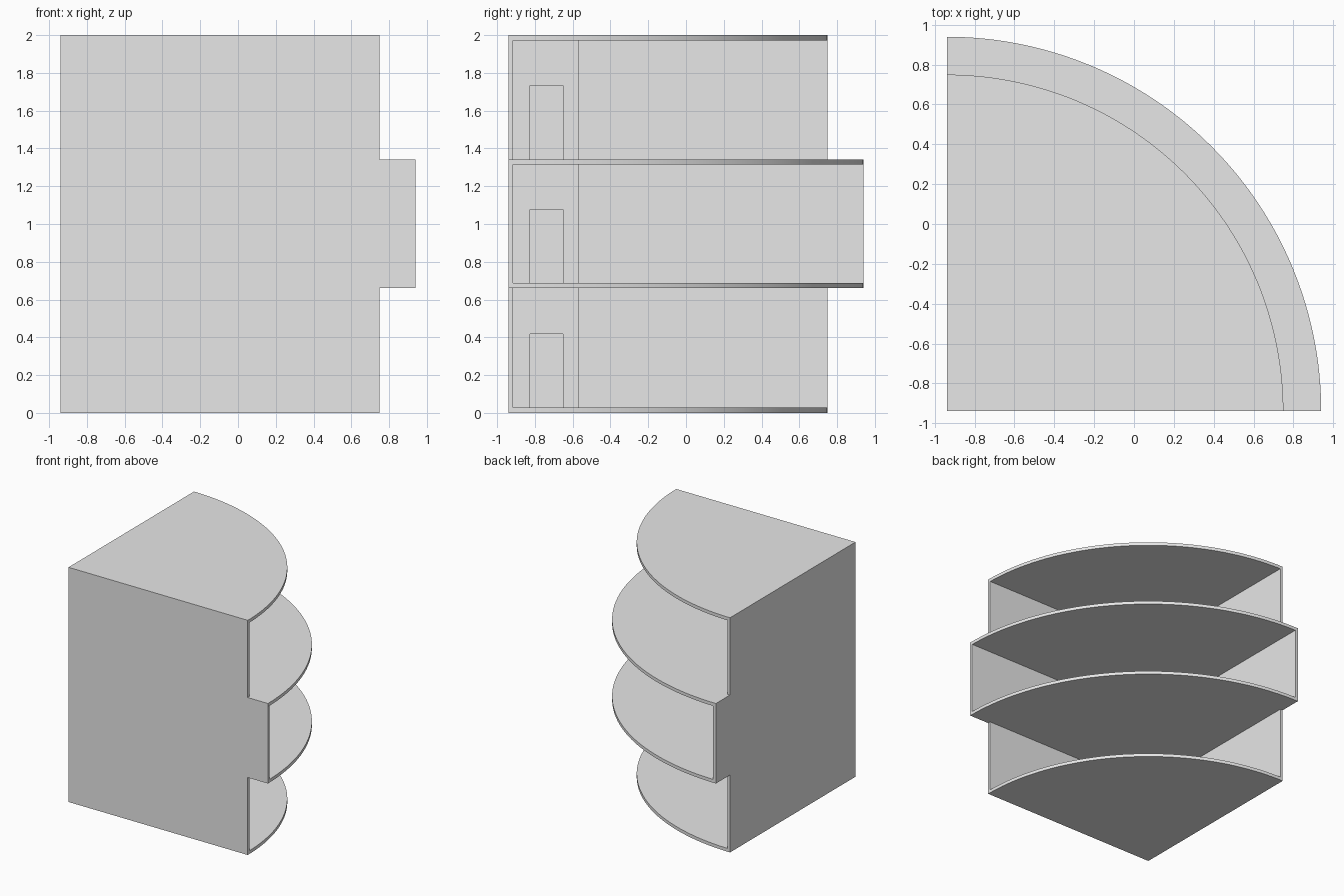
import bpy, bmesh, math

cube = bpy.data.objects.get("Cube")
if cube:
    bpy.data.objects.remove(cube, do_unlink=True)

CORNER = -0.94      # x and y of the corner where both walls meet
SLAB = 0.028        # slab thickness
WALL = 0.025        # wall thickness
SMALL, LARGE = 1.69, 1.88
ROOM = 0.37         # outer size of the corner enclosure

grey = bpy.data.materials.new("light_grey")
grey.use_nodes = True
colour = (0.8, 0.8, 0.8, 1)
grey.diffuse_color = colour
grey.node_tree.nodes["Principled BSDF"].inputs["Base Color"].default_value = colour


def prism(name, outline, height, location, rotation=(0, 0, 0)):
    """Extrude a closed outline along its local z."""
    bm = bmesh.new()
    face = bm.faces.new([bm.verts.new((x, y, 0)) for x, y in outline])
    top = bmesh.ops.extrude_face_region(bm, geom=[face])["geom"]
    bmesh.ops.translate(bm, vec=(0, 0, height),
                        verts=[v for v in top if isinstance(v, bmesh.types.BMVert)])
    bmesh.ops.recalc_face_normals(bm, faces=bm.faces)
    mesh = bpy.data.meshes.new(name)
    bm.to_mesh(mesh)
    bm.free()
    mesh.materials.append(grey)
    obj = bpy.data.objects.new(name, mesh)
    obj.location, obj.rotation_euler = location, rotation
    bpy.context.collection.objects.link(obj)
    return obj


def box(name, x, y, z, sx, sy, sz):
    """Box measured from the shared corner."""
    return prism(name, [(0, 0), (sx, 0), (sx, sy), (0, sy)], sz,
                 (CORNER + x, CORNER + y, z))


def slab(name, radius, z):
    """Quarter disc with a smooth curved rim."""
    steps = 48
    arc = [(radius * math.cos(a), radius * math.sin(a))
           for a in (math.pi / 2 * i / steps for i in range(steps + 1))]
    obj = prism(name, [(0, 0)] + arc, SLAB, (CORNER, CORNER, z))
    bpy.ops.object.select_all(action="DESELECT")
    obj.select_set(True)
    bpy.context.view_layer.objects.active = obj
    bpy.ops.object.shade_smooth_by_angle(angle=math.radians(30))


# Quarter-round slabs: small outer pair, large middle pair
levels = [0, 0.66, 1.342 - SLAB, 2 - SLAB]
for name, radius, z in zip(("bottom", "lower_middle", "upper_middle", "top"),
                           (SMALL, LARGE, LARGE, SMALL), levels):
    slab(name + "_slab", radius, z)

# Walls and corner enclosure on each storey
for storey, length, low, high in zip(("lower", "middle", "upper"),
                                     (SMALL, LARGE, SMALL), levels, levels[1:]):
    z, h = low + SLAB, high - low - SLAB
    box(storey + "_front_wall", 0, 0, z, length, WALL, h)
    box(storey + "_side_wall", 0, WALL, z, WALL, length - WALL, h)

    # Enclosure: plain partition, then a partition with a doorway
    box(storey + "_partition", WALL, ROOM - WALL, z, ROOM - WALL, WALL, h)
    y0, y1, end = 0.115, 0.29, ROOM - WALL
    doorway = [(WALL, 0), (y0, 0), (y0, 0.39), (y1, 0.39),
               (y1, 0), (end, 0), (end, h), (WALL, h)]
    prism(storey + "_doorway_partition", doorway, WALL,
          (CORNER + ROOM - WALL, CORNER, z), (math.pi / 2, 0, math.pi / 2))
